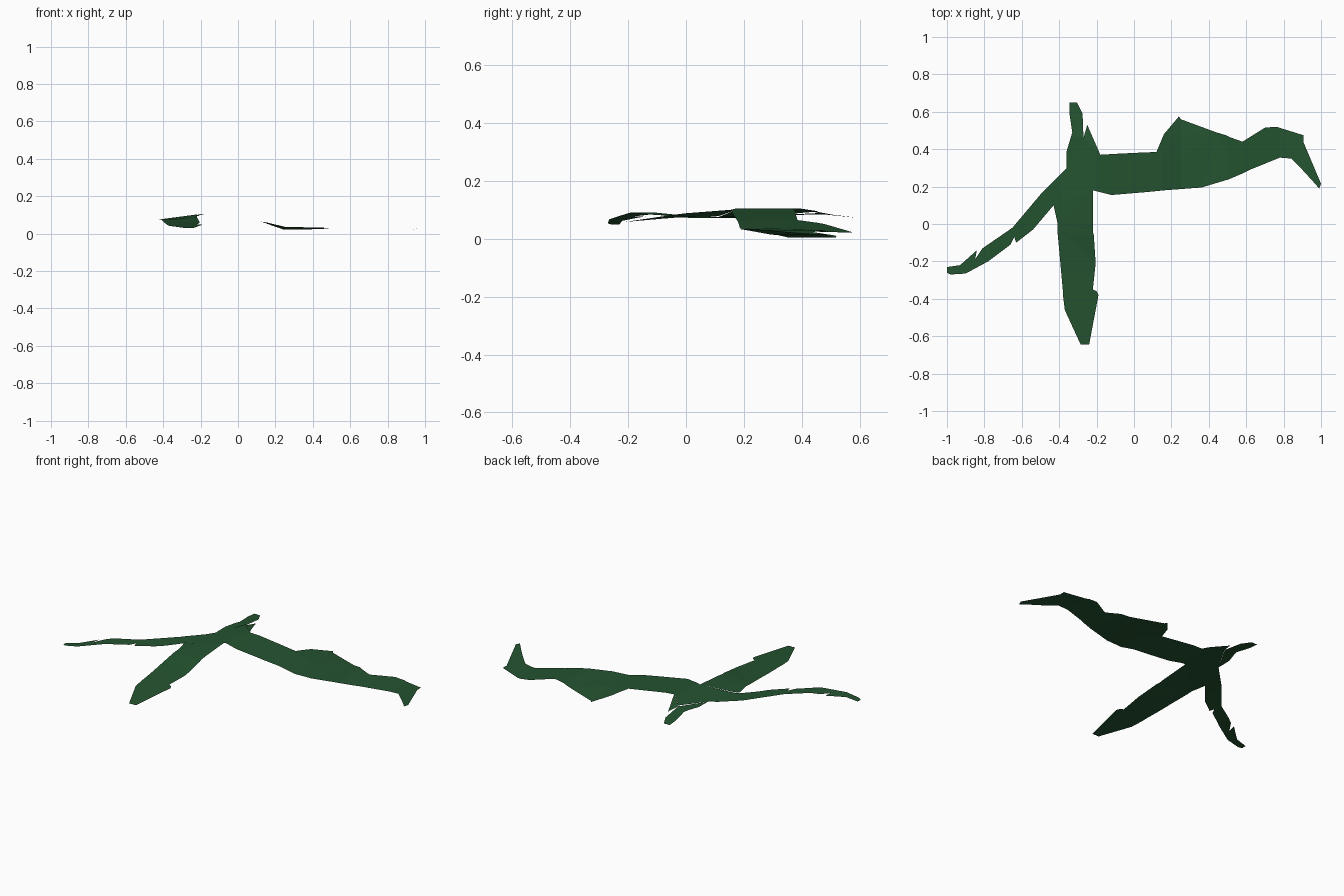
import bpy
import bmesh
from mathutils import Vector

default_cube = bpy.data.objects.get("Cube")
if default_cube:
    bpy.data.objects.remove(default_cube, do_unlink=True)

# Single flat leaf colour
leaf_green = bpy.data.materials.new("leaf_green")
leaf_green.use_nodes = True
colour = (0.018, 0.087, 0.03, 1)
leaf_green.diffuse_color = colour
shader = leaf_green.node_tree.nodes["Principled BSDF"]
shader.inputs["Base Color"].default_value = colour
shader.inputs["Roughness"].default_value = 0.9

# Height profiles: (position, height) along the long leaf, and along the cross lobes
LONG = [(-1, .05), (-.77, .09), (-.5, .072), (-.4, .075), (-.2, .105), (-.12, .1),
        (.15, .06), (.25, .036), (.5, .03), (.78, .004), (.9, .015), (1, .035)]
FRONT = [(-.64, .03), (-.25, .055), (0, .075), (.18, .1)]
BACK = [(.3, .1), (.46, .085), (.65, .067)]


def sample(profile, position):
    """Linear interpolation of a height profile."""
    if position <= profile[0][0]:
        return profile[0][1]
    for (start, low), (end, high) in zip(profile, profile[1:]):
        if position <= end:
            return low + (high - low) * (position - start) / (end - start)
    return profile[-1][1]


def clamp(value):
    return max(0, min(1, value))


def long_height(x, y):
    # the wide middle of the long leaf droops toward its rear edge
    droop = .09 * max(0, y - .4) if .1 < x < .45 else 0
    return sample(LONG, x) - droop


def front_height(x, y):
    blend = clamp((.18 - y) / .35)
    return sample(LONG, x) * (1 - blend) + sample(FRONT, y) * blend


def back_height(x, y):
    blend = clamp((y - .37) / .15)
    return sample(LONG, x) * (1 - blend) + sample(BACK, y) * blend


def leaf(name, outline, height, cross_profile=None):
    """Fill an outline given in hundredths, crease it at the profile stations, lift it."""
    bm = bmesh.new()
    corners = [bm.verts.new((x / 100, y / 100, 0)) for x, y in outline]
    bm.faces.new(corners)
    bmesh.ops.triangulate(bm, faces=bm.faces[:])
    creases = [(Vector((x, 0, 0)), Vector((1, 0, 0))) for x, _ in LONG]
    for y, _ in cross_profile or []:
        creases.append((Vector((0, y, 0)), Vector((0, 1, 0))))
    for point, normal in creases:
        everything = bm.verts[:] + bm.edges[:] + bm.faces[:]
        bmesh.ops.bisect_plane(bm, geom=everything, plane_co=point, plane_no=normal)
    for vert in bm.verts:
        vert.co.z = height(vert.co.x, vert.co.y)
    bmesh.ops.triangulate(bm, faces=bm.faces[:])
    bm.normal_update()
    for face in bm.faces:
        if face.normal.z < 0:
            face.normal_flip()
    mesh = bpy.data.meshes.new(name)
    bm.to_mesh(mesh)
    bm.free()
    mesh.materials.append(leaf_green)
    leaf_object = bpy.data.objects.new(name, mesh)
    bpy.context.collection.objects.link(leaf_object)
    return leaf_object


# Central patch where the lobes meet
leaf("leaf_centre", [(-43, 10), (-22, 18), (-18, 37), (-27, 46), (-36, 30)], long_height)

# Long lobe toward the left side, with torn edges and a hooked tip
leaf("left_lobe", [
    (-22, 18), (-12, 15.5), (6, 17), (19, 21), (16, 18), (36, 19.5), (51, 24), (58, 27),
    (53, 28), (62, 29), (78, 35.5), (84, 35), (90, 29), (97, 24), (95.5, 23), (99, 19),
    (100, 21.5), (90.5, 44), (90.5, 47.5), (76, 52), (70, 51.5), (58, 44), (51, 46.5),
    (45, 44), (49, 47.5), (44, 49), (35, 48), (23.5, 54.5), (25, 56), (24, 57.5),
    (16, 48), (12, 38.5), (0, 38), (-14, 36), (-10, 37.5), (-18, 37)], long_height)

# Slender lobe toward the right side
leaf("right_lobe", [
    (-36, 30), (-49, 17), (-65, -2), (-81, -13), (-85, -19), (-84, -14), (-93, -22),
    (-100, -23), (-100, -26), (-98, -27), (-90, -26.5), (-78, -20), (-66, -11),
    (-64, -7), (-63, -10), (-54, -3), (-43, 10)], long_height)

# Front lobe with notched sides
leaf("front_lobe", [
    (-43, 10), (-41, 1), (-37, 6), (-41, -3), (-38, -36), (-31, -38), (-38, -38),
    (-37, -46), (-28.5, -64.5), (-24, -64.5), (-19, -38), (-20, -36), (-22, -35),
    (-20.5, -21), (-21.5, -6), (-27, -9), (-22, -4), (-22, 18)], front_height, FRONT)

# Back lobe and the short spike beside it
leaf("back_lobe", [
    (-36, 30), (-27, 46), (-27.5, 59), (-30.5, 65), (-34.5, 65), (-34.5, 59),
    (-33, 49), (-36, 39)], back_height, BACK)
leaf("back_spike", [(-27, 46), (-18, 37), (-25, 53)], back_height, BACK)
